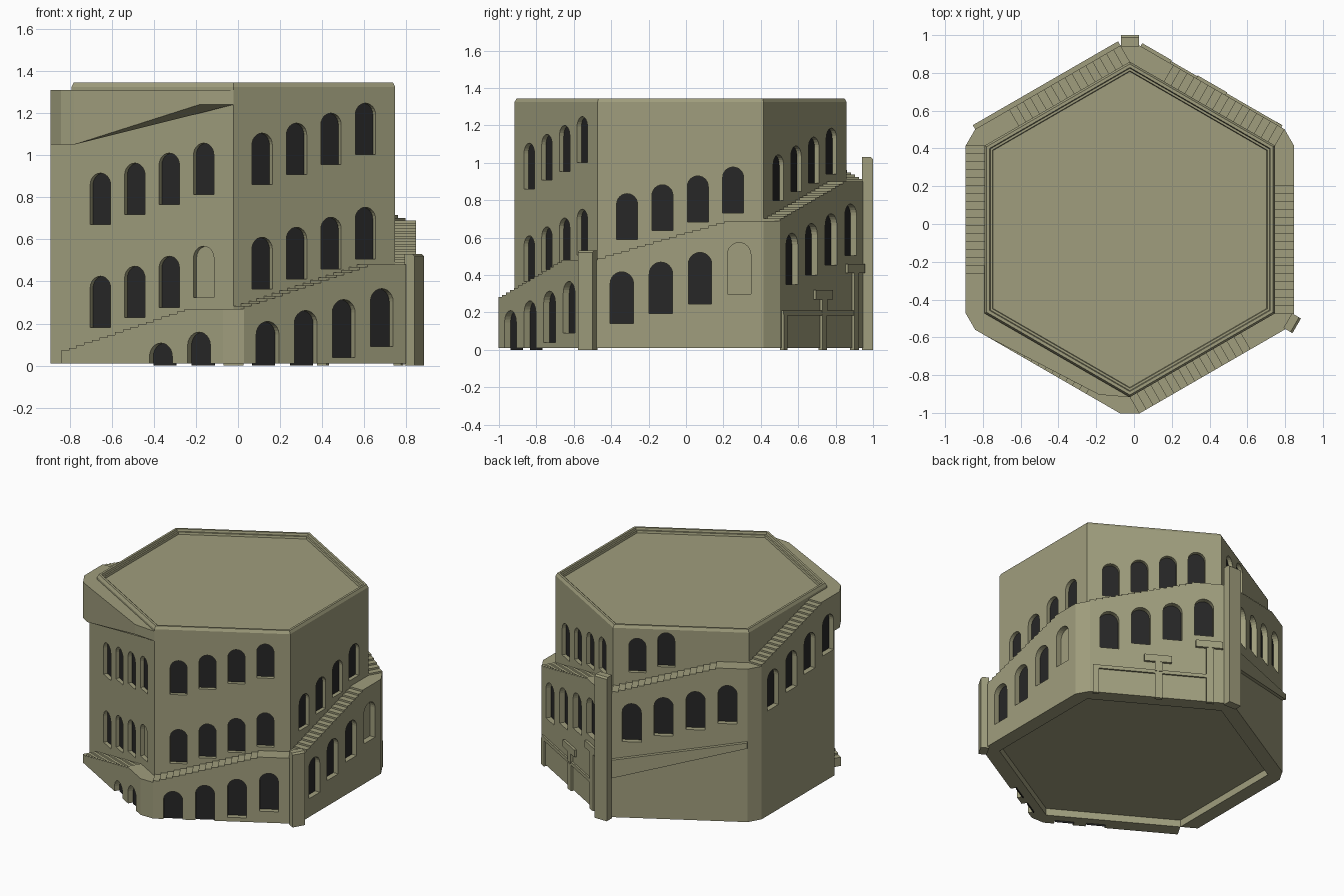
import bpy, bmesh, math
from mathutils import Vector

if "Cube" in bpy.data.objects:
    bpy.data.objects.remove(bpy.data.objects["Cube"])

CX, CY = -0.022, -0.029
R = 0.888                       # tower corner radius, equal to its side length
A = R * math.cos(math.pi / 6)   # distance from the centre to a tower wall
THICK = 0.1                     # width of the stair ring
GROUND = 0.01
RISE, STEPS, RUN = 0.21, 17, 0.72


def material(name, rgb):
    m = bpy.data.materials.new(name)
    m.use_nodes = True
    m.diffuse_color = (*rgb, 1)
    bsdf = m.node_tree.nodes["Principled BSDF"]
    bsdf.inputs["Base Color"].default_value = (*rgb, 1)
    bsdf.inputs["Roughness"].default_value = 0.9
    return m


STONE = material("olive stone", (0.35, 0.34, 0.205))
DARK = material("dark opening", (0.02, 0.02, 0.02))


def add_loft(bm, rings):
    """Join successive rings of points and cap both ends."""
    rows = [[bm.verts.new(p) for p in ring] for ring in rings]
    n = len(rows[0])
    for a, b in zip(rows, rows[1:]):
        for i in range(n):
            j = (i + 1) % n
            bm.faces.new((a[i], a[j], b[j], b[i]))
    bm.faces.new(rows[0])
    bm.faces.new(rows[-1])


def build(name, lofts, mat=STONE):
    bm = bmesh.new()
    for rings in lofts:
        add_loft(bm, rings)
    bmesh.ops.recalc_face_normals(bm, faces=bm.faces)
    me = bpy.data.meshes.new(name)
    bm.to_mesh(me)
    bm.free()
    me.materials.append(mat)
    ob = bpy.data.objects.new(name, me)
    bpy.context.scene.collection.objects.link(ob)
    return ob


def on_wall(angle, u, d, z):
    """Point on a wall: u along it anticlockwise, d outward from the tower."""
    a = math.radians(angle)
    n, t = Vector((math.cos(a), math.sin(a), 0)), Vector((-math.sin(a), math.cos(a), 0))
    return Vector((CX, CY, z)) + n * (A + d) + t * (u - R / 2)


def wall_prism(angle, outline, d0, d1):
    return [[on_wall(angle, u, d, z) for u, z in outline] for d in (d0, d1)]


def wall_box(angle, u0, u1, z0, z1, d0, d1):
    return wall_prism(angle, [(u0, z0), (u1, z0), (u1, z1), (u0, z1)], d0, d1)


def upright(plan, z0, z1):
    return [[Vector((p[0], p[1], z)) for p in plan] for z in (z0, z1)]


def arch(u, z0, top, width):
    r = width / 2
    curve = [(u + r * math.cos(k * math.pi / 12), top - r + r * math.sin(k * math.pi / 12))
             for k in range(13)]
    return [(u - r, z0), (u + r, z0)] + curve


def carve(ob, cutters):
    """Cut recesses into an object and keep the finished mesh."""
    cutter = build("cutter", cutters)
    cutter.hide_render = True
    mod = ob.modifiers.new("recesses", 'BOOLEAN')
    mod.operation, mod.solver, mod.object = 'DIFFERENCE', 'EXACT', cutter
    bpy.context.view_layer.update()
    dg = bpy.context.evaluated_depsgraph_get()
    me = bpy.data.meshes.new_from_object(ob.evaluated_get(dg))
    ob.modifiers.clear()
    ob.data = me
    me.materials.clear()
    me.materials.append(STONE)
    me.polygons.foreach_set("material_index", [0] * len(me.polygons))
    bpy.data.objects.remove(cutter)


def window(angle, u, z0, height, width, d, depth, blank, cuts, panes):
    top = z0 + height
    cuts.append(wall_prism(angle, arch(u, z0 if z0 > GROUND else -0.1, top, width),
                           d - depth, d + 0.05))
    if not blank:
        panes.append(wall_prism(angle, arch(u, max(z0, 0), top, width),
                                d - depth - 0.002, d - depth + 0.003))


# Tower with a bevelled parapet around a sunken roof
def hexagon(r, z):
    return [Vector((CX + r * math.cos(math.radians(30 + 60 * k)),
                    CY + r * math.sin(math.radians(30 + 60 * k)), z)) for k in range(6)]


tower = build("tower", [[hexagon(R, 0.06), hexagon(R, 1.325), hexagon(R - 0.012, 1.345),
                         hexagon(R - 0.03, 1.345), hexagon(R - 0.035, 1.33),
                         hexagon(R - 0.048, 1.33), hexagon(R - 0.052, 1.315)]])

# Tower windows: wall angle, lowest sill, number, index of the blank one
panes, cuts = [], []
for angle, sill, count, blank in ((240, 0.18, 4, 3), (240, 0.67, 4, None),
                                  (300, 0.365, 4, None), (300, 0.86, 4, None),
                                  (0, 0.59, 4, None), (60, 0.798, 4, None),
                                  (120, 1.01, 2, None)):
    for i in range(count):
        window(angle, 0.158 + 0.189 * i, sill + 0.0475 * i, 0.245, 0.112,
               0, 0.03, i == blank, cuts, panes)
carve(tower, cuts)
build("tower_window_panes", panes, DARK)

# Stair ring, one flight on each wall with a landing at its end
panes = []
names = ("front_left", "front_right", "right", "back_right", "back_left", "left")
for k, name in enumerate(names):
    angle = 240 + 60 * k
    low = 0.06 + RISE * k
    high = low + RISE - (0.01 if k == 5 else 0)
    end = R - 0.058 if k == 5 else R
    outline = [(0, GROUND)]
    for i in range(STEPS):
        z = low + (high - low) * (i + 1) / STEPS
        outline += [(RUN * i / STEPS, z), (RUN * (i + 1) / STEPS, z)]
    outline[-1] = (end, high)
    outline.append((end, GROUND))
    flight = build(name + "_flight", [wall_prism(angle, outline, 0, THICK)])
    cuts = []
    for i in range(2 if k == 0 else 0, 4):
        window(angle, 0.13 + 0.209 * i, -0.272 + 0.207 * k + 0.052 * i, 0.275, 0.125,
               THICK, 0.04, k == 2 and i == 3, cuts, panes)
    carve(flight, cuts)
    # Bevelled corner below the landing, or the flush end of the last flight
    inner = on_wall(angle, R, 0, 0)
    if k < 5:
        plan = [inner, on_wall(angle, R, THICK, 0), on_wall(angle + 60, 0, THICK, 0)]
        build(name + "_corner", [upright(plan, GROUND, high)])
    else:
        plan = [inner, on_wall(angle, end, 0, 0), on_wall(angle, end, THICK, 0)]
        build("left_end", [upright(plan, GROUND, high)])
build("flight_window_panes", panes, DARK)

# Overhanging top landing that narrows to the front corner
TOP, UNDER = 1.31, 1.05
corner = on_wall(240, 0, 0, 0)
edge = on_wall(240, 0, THICK, 0)
plan = [corner, edge, on_wall(180, R, THICK, 0), on_wall(180, R - 0.058, THICK, 0)]
build("top_landing_corner", [upright(plan, UNDER, TOP)])
bends = [(0, 0, UNDER), (R, 0, 1.24), (0.74, 0.07, 1.24), (0.07, THICK, UNDER), (0, THICK, UNDER)]
build("top_landing", [[[on_wall(240, u, d, z) for u, d, z in bends],
                       [on_wall(240, u, d, TOP) for u, d, z in bends]]])

# Sloping ledge on the back left wall
ledge = [(0, 0.3), (R, 0.55), (R, 0.59), (0, 0.43)]
build("back_left_ledge", [wall_prism(120, ledge, THICK - 0.01, THICK + 0.025)])

# Raised beams and posts on the back right wall
bars = [(0.02, 0.8, 0.185, 0.21), (0.02, 0.06, 0, 0.19), (0.43, 0.48, 0, 0.19),
        (0.77, 0.82, 0, 0.42), (0.43, 0.48, 0.2, 0.28), (0.36, 0.54, 0.27, 0.32),
        (0.7, 0.88, 0.41, 0.46)]
build("back_right_relief", [wall_box(60, *b, THICK - 0.01, THICK + 0.012 + 0.001 * i)
                            for i, b in enumerate(bars)])


# Corner pillars
def pillar(name, angle, r0, r1, half, height):
    a = math.radians(angle)
    n, t = Vector((math.cos(a), math.sin(a), 0)), Vector((-math.sin(a), math.cos(a), 0))
    c = Vector((CX, CY, 0))
    ring = [(r0, -half), (r1, -half), (r1, half), (r0, half)]
    cap = [(r0, -half), (r1 - 0.012, -half), (r1 - 0.012, half), (r0, half)]
    build(name, [[[c + n * r + t * s + Vector((0, 0, z)) for r, s in pts]
                  for pts, z in ((ring, 0), (ring, height - 0.01), (cap, height))]])


pillar("back_pillar", 90, 0.97, 1.029, 0.048, 1.03)
pillar("front_right_pillar", 330, 0.965, 1.02, 0.045, 0.53)
